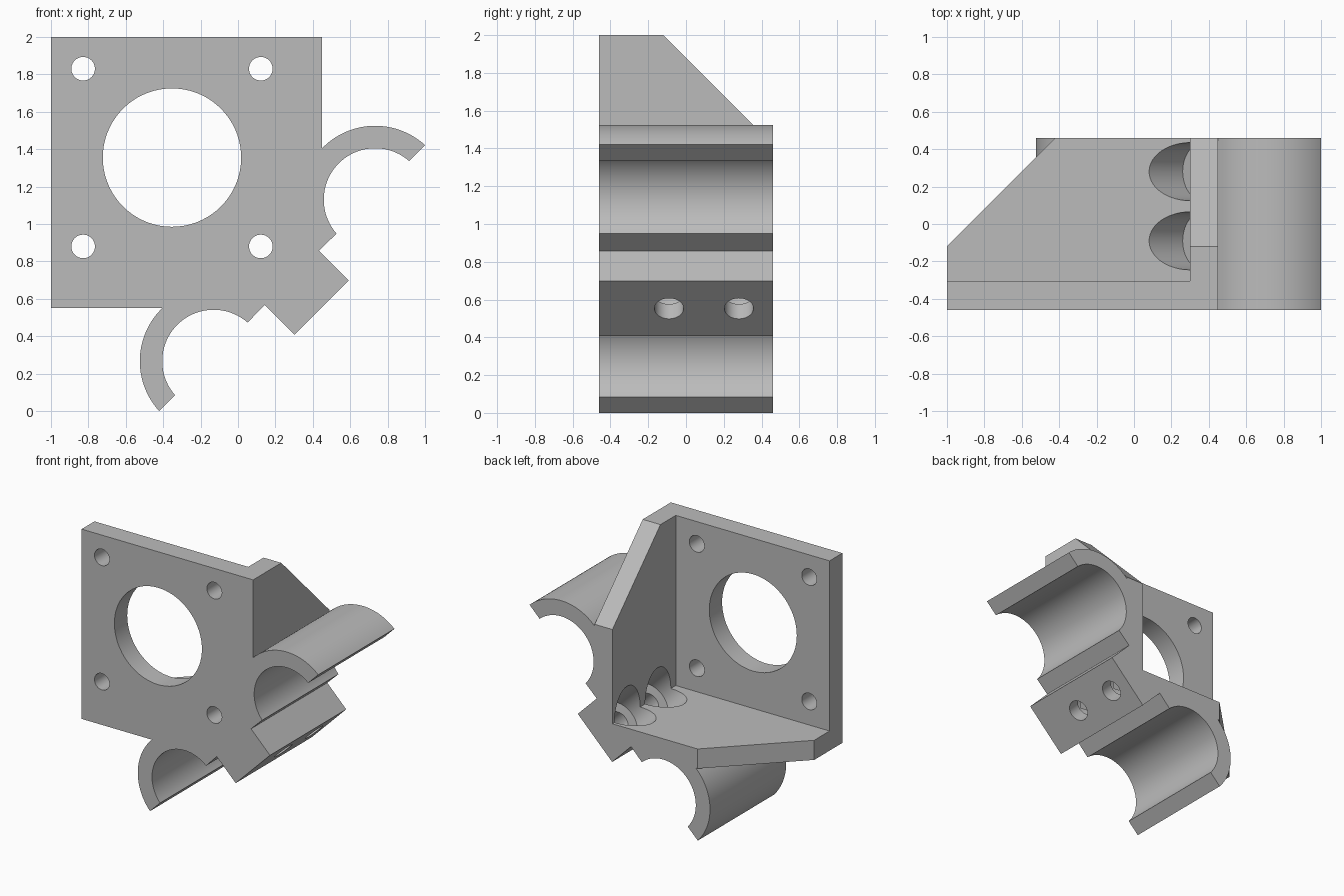
import bpy, bmesh, math
from mathutils import Vector

cube = bpy.data.objects.get("Cube")
if cube:
    bpy.data.objects.remove(cube, do_unlink=True)

DEPTH = 0.46           # half depth along y
LEFT, RIGHT, BOTTOM, TOP = -1.0, 0.45, 0.55, 2.0
CX, CZ = 0.7335, 1.13  # upper clamp centre
R_OUT, R_IN = 0.395, 0.275
CLIP = 0.0177          # clamp ends stop short of the half circle

grey = bpy.data.materials.new("grey plastic")
grey.use_nodes = True
grey.diffuse_color = (0.5, 0.5, 0.5, 1)
grey.node_tree.nodes["Principled BSDF"].inputs["Base Color"].default_value = (0.5, 0.5, 0.5, 1)


def mirror(p):
    """Reflect across the diagonal through the bracket corner."""
    return Vector((1 - p[2], p[1], 1 - p[0]))


def prism(name, points, offset):
    """Extrude a flat outline by an offset vector."""
    bm = bmesh.new()
    face = bm.faces.new([bm.verts.new(p) for p in points])
    new = bmesh.ops.extrude_face_region(bm, geom=[face])["geom"]
    bmesh.ops.translate(bm, vec=offset, verts=[v for v in new if isinstance(v, bmesh.types.BMVert)])
    bmesh.ops.recalc_face_normals(bm, faces=bm.faces)
    mesh = bpy.data.meshes.new(name)
    bm.to_mesh(mesh)
    bm.free()
    mesh.materials.append(grey)
    obj = bpy.data.objects.new(name, mesh)
    bpy.context.collection.objects.link(obj)
    return obj


def cylinder(name, start, end, radius):
    """Round cutter between two points."""
    start, end = Vector(start), Vector(end)
    axis = end - start
    side = Vector((0, 1, 0)) if abs(axis.y) < 0.01 else Vector((1, 0, 0))
    other = axis.normalized().cross(side)
    ring = [start + radius * (math.cos(a) * side + math.sin(a) * other)
            for a in (math.tau * i / 72 for i in range(72))]
    return prism(name, ring, axis)


def arc(radius, start, end, steps=40):
    return [(CX + radius * math.cos(a), -DEPTH, CZ + radius * math.sin(a))
            for a in (start + (end - start) * i / steps for i in range(steps + 1))]


def diagonal(k, y):
    """Point on the screw axis where x - z equals k."""
    return ((1 + k) / 2, y, (1 - k) / 2)


# Body outline: plate edge, clamp arm and screw block, then the same reflected
tilt_out, tilt_in = math.asin(CLIP / R_OUT), math.asin(CLIP / R_IN)
half = [(RIGHT, -DEPTH, TOP)]
half += arc(R_OUT, math.acos((RIGHT - CX) / R_OUT), math.pi / 4 + tilt_out)
half += arc(R_IN, math.pi / 4 + tilt_in, math.pi * 1.25 - tilt_in)
half += [(0.4325, -DEPTH, 0.8575), (0.5925, -DEPTH, 0.6975)]
outline = [(LEFT, -DEPTH, TOP)] + half + [mirror(p) for p in reversed(half)]
body = prism("motor_bracket", outline, Vector((0, 2 * DEPTH, 0)))

# Pocket behind the plate, leaving the side wall and floor
pocket = [(LEFT - 0.1, -0.305, 0.7), (0.3, -0.305, 0.7), (0.3, -0.305, 2.1), (LEFT - 0.1, -0.305, 2.1)]
cutters = [prism("pocket_cutter", pocket, Vector((0, 1, 0)))]

# Sloped corners of the wall and the floor
slope = [(0.2, -0.22, 2.1), (0.2, 0.56, 1.32), (0.2, 0.56, 2.1)]
cutters.append(prism("wall_slope_cutter", slope, Vector((0.255, 0, 0))))
cutters.append(prism("floor_slope_cutter", [mirror(p) for p in slope], Vector((0, 0, -0.255))))

# Motor opening and its four screw holes
mx, mz, spread = -0.353, 1.355, 0.475
cutters.append(cylinder("motor_opening_cutter", (mx, -0.6, mz), (mx, -0.2, mz), 0.37))
for sx in (-1, 1):
    for sz in (-1, 1):
        x, z = mx + sx * spread, mz + sz * spread
        cutters.append(cylinder("screw_hole_cutter", (x, -0.6, z), (x, -0.2, z), 0.063))

# Diagonal bolt holes with counterbores
for y in (-0.09, 0.28):
    cutters.append(cylinder("counterbore_cutter", diagonal(-0.26, y), diagonal(-0.95, y), 0.155))
    cutters.append(cylinder("bolt_hole_cutter", diagonal(0.1, y), diagonal(-0.5, y), 0.077))

bpy.context.view_layer.objects.active = body
body.select_set(True)
for cutter in cutters:
    cutter.hide_render = True
    mod = body.modifiers.new("cut", "BOOLEAN")
    mod.operation, mod.solver, mod.object = "DIFFERENCE", "EXACT", cutter
    bpy.ops.object.modifier_apply(modifier=mod.name)
    bpy.data.objects.remove(cutter, do_unlink=True)

bpy.ops.object.shade_smooth_by_angle(angle=math.radians(30))
